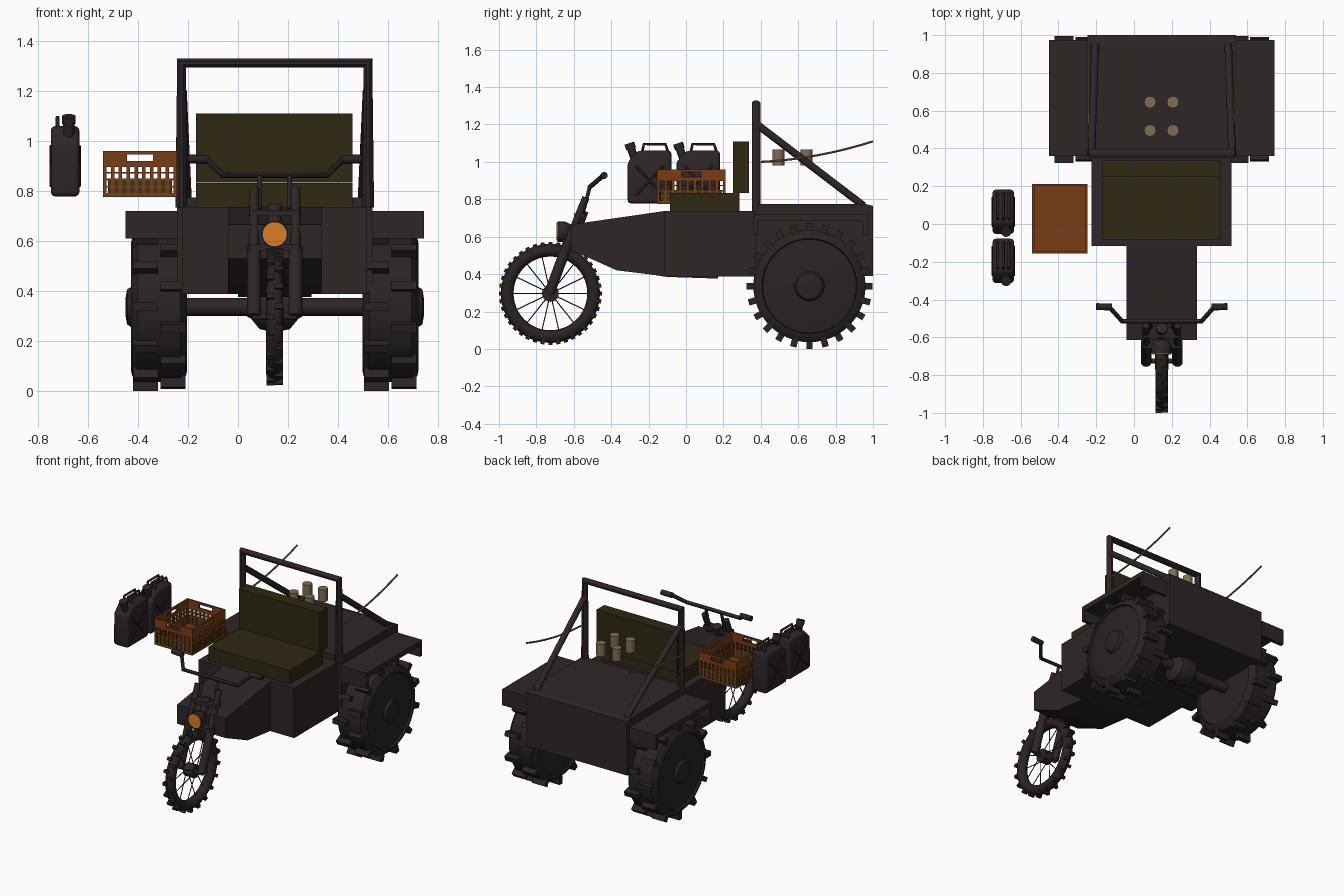
import bpy, bmesh, math
from mathutils import Vector, Matrix

if "Cube" in bpy.data.objects:
    bpy.data.objects.remove(bpy.data.objects["Cube"])

CX = 0.147  # vehicle centreline

def mat(name, c):
    m = bpy.data.materials.new(name)
    m.diffuse_color = (*c, 1)
    m.use_nodes = True
    m.node_tree.nodes["Principled BSDF"].inputs["Base Color"].default_value = m.diffuse_color
    return m

BODY = mat("dark_brown_metal", (0.027, 0.019, 0.020))
TYRE = mat("dark_rubber", (0.023, 0.017, 0.017))
SEAT = mat("olive_canvas", (0.029, 0.021, 0.007))
ORANGE = mat("rust_orange_plastic", (0.19, 0.047, 0.008))
GREEN = mat("dark_green", (0.035, 0.04, 0.010))
LENS = mat("amber_lens", (0.70, 0.21, 0.02))
TAN = mat("tan", (0.22, 0.155, 0.09))

def make(name, bm, m, smooth=True):
    bmesh.ops.recalc_face_normals(bm, faces=bm.faces)
    me = bpy.data.meshes.new(name)
    bm.to_mesh(me)
    bm.free()
    o = bpy.data.objects.new(name, me)
    bpy.context.collection.objects.link(o)
    me.materials.append(m)
    if smooth:
        bpy.ops.object.select_all(action='DESELECT')
        o.select_set(True)
        bpy.context.view_layer.objects.active = o
        bpy.ops.object.shade_smooth_by_angle(angle=math.radians(35))
    return o

def add_box(bm, x, y, z, mtx=None):
    c = Vector(((x[0]+x[1])/2, (y[0]+y[1])/2, (z[0]+z[1])/2))
    s = Matrix.Diagonal((x[1]-x[0], y[1]-y[0], z[1]-z[0], 1))
    bmesh.ops.create_cube(bm, size=1, matrix=(mtx or Matrix()) @ Matrix.Translation(c) @ s)

def boxes(name, lst, m):
    bm = bmesh.new()
    for b in lst:
        add_box(bm, *b)
    return make(name, bm, m, False)

def add_cyl(bm, a, b, r, n=16, r2=None):
    a, b = Vector(a), Vector(b)
    q = (b-a).to_track_quat('Z', 'Y').to_matrix().to_4x4()
    bmesh.ops.create_cone(bm, cap_ends=True, segments=n, radius1=r, radius2=r if r2 is None else r2,
                          depth=(b-a).length, matrix=Matrix.Translation((a+b)/2) @ q)

def cyls(name, lst, m):
    bm = bmesh.new()
    for c in lst:
        add_cyl(bm, *c)
    return make(name, bm, m)

def tube(name, pts, r, m):
    cu = bpy.data.curves.new(name + "_path", 'CURVE')
    cu.dimensions = '3D'
    cu.bevel_depth, cu.bevel_resolution, cu.use_fill_caps = r, 3, True
    s = cu.splines.new('POLY')
    s.points.add(len(pts)-1)
    for p, q in zip(s.points, pts):
        p.co = (*q, 1)
    t = bpy.data.objects.new(name + "_path", cu)
    bpy.context.collection.objects.link(t)
    bpy.context.view_layer.update()
    me = bpy.data.meshes.new_from_object(t.evaluated_get(bpy.context.evaluated_depsgraph_get()))
    bpy.data.objects.remove(t)
    bm = bmesh.new()
    bm.from_mesh(me)
    for f in bm.faces:
        f.material_index = 0
    me.materials.clear()
    return make(name, bm, m)

def prism(name, prof, x0, x1, m, bevel=0):
    # extrude a (y, z) profile along x
    bm = bmesh.new()
    f = bm.faces.new([bm.verts.new((x0, y, z)) for y, z in prof])
    g = bmesh.ops.extrude_face_region(bm, geom=[f])['geom']
    bmesh.ops.translate(bm, vec=(x1-x0, 0, 0), verts=[v for v in g if isinstance(v, bmesh.types.BMVert)])
    if bevel:
        bmesh.ops.bevel(bm, geom=bm.edges[:], offset=bevel, segments=3, affect='EDGES', profile=0.5)
    return make(name, bm, m, bevel > 0)

def lathe_x(name, prof, c, m, n=48):
    # spin an (x, radius) profile about the x axis through c
    bm = bmesh.new()
    vs = [bm.verts.new((x, 0, r)) for x, r in prof]
    es = [bm.edges.new(p) for p in zip(vs, vs[1:])]
    bmesh.ops.spin(bm, geom=vs+es, cent=(0, 0, 0), axis=(1, 0, 0), angle=2*math.pi, steps=n)
    bmesh.ops.remove_doubles(bm, verts=bm.verts, dist=1e-4)
    bmesh.ops.translate(bm, verts=bm.verts, vec=c)
    return make(name, bm, m)

def lugs(name, c, n, half, wid, r0, r1, m, inner=0.005):
    # two staggered rows of tread blocks
    bm = bmesh.new()
    for i in range(2*n):
        x = (-half, -inner) if i % 2 == 0 else (inner, half)
        R = Matrix.Translation(c) @ Matrix.Rotation(math.pi*i/n, 4, 'X')
        add_box(bm, x, (-wid/2, wid/2), (-r1, -r0), R)
    return make(name, bm, m, False)

# rear wheels with dished discs, domed hubs and paddle lugs
for s, nm in ((-1, "left"), (1, "right")):
    c = (CX + s*0.463, 0.66, 0.336)
    prof = [(0, 0.30), (0.085, 0.30), (0.108, 0.275), (0.112, 0.255), (0.10, 0.25), (0.108, 0.20),
            (0.112, 0.08), (0.128, 0.07), (0.134, 0.035), (0.135, 0)]
    inn = [(-0.10, 0), (-0.10, 0.25), (-0.112, 0.255), (-0.108, 0.275), (-0.085, 0.30)]
    if s < 0:
        inn, prof = [(-x, r) for x, r in inn], [(-x, r) for x, r in prof]
    lathe_x(nm + "_rear_wheel", inn + prof, c, TYRE)
    lugs(nm + "_rear_tread", c, 12, 0.105, 0.034, 0.285, 0.336, TYRE)
    # fender: plate with end lips
    x = sorted((CX + s*0.39, CX + s*0.597))
    boxes(nm + "_fender", [(x, (0.36, 0.975), (0.685, 0.72)), (x, (0.36, 0.385), (0.61, 0.69)),
                           (x, (0.95, 0.975), (0.61, 0.69))], BODY)
    # roll bar brace and whip
    cyls(nm + "_brace", [((CX + s*0.372, 0.38, 1.20), (CX + s*0.352, 0.95, 0.765), 0.02)], BODY)
    tube(nm + "_whip", [(CX + s*0.388, 0.4+0.06*i, 1.0 + 0.03*(i/10) + 0.08*(i/10)**2) for i in range(11)],
         0.006, TAN)

# rear axle and differential
cyls("rear_axle", [((CX-0.4, 0.66, 0.336), (CX+0.4, 0.66, 0.336), 0.036)], BODY)
lathe_x("differential", [(-0.105, 0), (-0.10, 0.04), (-0.06, 0.088), (0, 0.1), (0.06, 0.088), (0.10, 0.04),
                         (0.105, 0)], (CX, 0.65, 0.335), BODY, 24)

# body shells
prism("rear_bed", [(0.37, 0.39), (1.0, 0.39), (1.0, 0.765), (0.96, 0.775), (0.37, 0.775)], -0.245, 0.539, BODY)
boxes("mid_body", [((-0.225, 0.517), (-0.117, 0.38), (0.388, 0.737))], BODY)
prism("nose", [(-0.615, 0.53), (-0.615, 0.665), (-0.117, 0.737), (-0.117, 0.39), (-0.37, 0.42)], -0.04, 0.334, BODY)
prism("belly_pan", [(-0.37, 0.425), (-0.1, 0.385), (0.17, 0.376), (0.17, 0.40), (-0.1, 0.42)], 0.0, 0.294, BODY)

# seat
boxes("seat_cushion", [((-0.168, 0.458), (-0.085, 0.285), (0.735, 0.833))], SEAT)
boxes("seat_back", [((-0.168, 0.458), (0.25, 0.337), (0.835, 1.11))], SEAT)

# roll bar
tube("roll_bar", [(CX-0.373, 0.375, 0.735), (CX-0.373, 0.375, 1.312), (CX+0.373, 0.375, 1.312),
                  (CX+0.373, 0.375, 0.735)], 0.0245, BODY)

# tin cans behind the seat
cyls("tin_cans", [((x, y, 0.98), (x, y, 1.065), 0.032, 12) for x in (0.085, 0.206) for y in (0.495, 0.645)], TAN)

# front wheel
FW = Vector((CX, -0.725, 0.297))
lathe_x("front_tyre", [(0.034*math.cos(a*math.pi/8), 0.231 + 0.034*math.sin(a*math.pi/8)) for a in range(17)], FW, TYRE)
lugs("front_tread", FW, 20, 0.033, 0.022, 0.245, 0.275, TYRE, 0.0)
spokes = []
for i in range(14):
    d = Vector((0, math.cos(math.tau*i/14), math.sin(math.tau*i/14)))
    spokes.append((FW + d*0.03 + Vector((0.03*(-1)**i, 0, 0)), FW + d*0.205, 0.003, 6))
cyls("front_spokes", spokes, BODY)
cyls("front_hub", [(FW - Vector((0.035, 0, 0)), FW + Vector((0.035, 0, 0)), 0.045, 20),
                   (FW - Vector((0.09, 0, 0)), FW + Vector((0.09, 0, 0)), 0.014)], BODY)

# fork, clamps and steering neck
fork = []
for x in (CX-0.083, CX+0.083):
    fork += [((x, -0.535, 0.81), (x, -0.64, 0.55), 0.02), ((x, -0.628, 0.575), (x, -0.73, 0.30), 0.028)]
cyls("fork", fork + [((CX, -0.55, 0.74), (CX, -0.62, 0.56), 0.03)], BODY)
boxes("fork_clamps", [((CX-0.10, CX+0.10), (-0.60, -0.54), (0.70, 0.725)),
                      ((CX-0.10, CX+0.10), (-0.66, -0.60), (0.56, 0.585))], BODY)

# headlight
cyls("headlight_shell", [((CX, -0.60, 0.627), (CX, -0.645, 0.627), 0.03, 24, 0.054),
                         ((CX, -0.645, 0.627), (CX, -0.686, 0.627), 0.054, 24)], BODY)
cyls("headlight_lens", [((CX, -0.685, 0.627), (CX, -0.692, 0.627), 0.048, 24)], LENS)

# handlebar and grips
half = [(0.21, -0.515, 0.865), (0.272, -0.445, 0.925), (0.345, -0.437, 0.928)]
bar = [(CX-x, y, z) for x, y, z in reversed(half)] + [(CX+x, y, z) for x, y, z in half]
tube("handlebar", bar, 0.013, BODY)
cyls("grips", [((CX+s*0.265, -0.44, 0.926), (CX+s*0.347, -0.437, 0.928), 0.018) for s in (-1, 1)], TYRE)
cyls("handlebar_risers", [((CX+s*0.06, -0.55, 0.73), (CX+s*0.06, -0.515, 0.865), 0.01) for s in (-1, 1)], BODY)

# jerry cans
for y0, nm in ((-0.195, "front"), (0.065, "rear")):
    xm = -0.692
    prism(nm + "_jerry_can", [(y0-0.117, 0.778), (y0+0.117, 0.778), (y0+0.117, 1.06), (y0-0.06, 1.06),
                              (y0-0.117, 1.0)], xm-0.057, xm+0.057, BODY, 0.018)
    # pressed cross ribs on both sides
    bm = bmesh.new()
    for x in (xm-0.055, xm+0.055):
        for s in (-1, 1):
            add_cyl(bm, (x, y0-0.075*s, 0.82), (x, y0+0.075*s, 0.98), 0.008, 8)
    make(nm + "_can_ribs", bm, BODY)
    for k in (-0.03, 0, 0.03):
        tube(f"{nm}_can_handle", [(xm+k, y0-0.04, 1.05), (xm+k, y0-0.03, 1.095), (xm+k, y0+0.085, 1.095),
                                  (xm+k, y0+0.10, 1.05)], 0.008, BODY)
    cyls(nm + "_can_spout", [((xm+0.015, y0-0.08, 1.02), (xm+0.015, y0-0.102, 1.08), 0.022),
                             ((xm+0.015, y0-0.098, 1.07), (xm+0.015, y0-0.108, 1.10), 0.027)], BODY)

# crate: floor, rims with hand holes, lattice walls, green panels
X0, X1, Y0, Y1, T = -0.54, -0.245, -0.155, 0.212, 0.012
parts = [((X0+T, X1-T), (Y0+T, Y1-T), (0.776, 0.79))]
green = []
def wall(u0, u1, place):
    um = (u0+u1)/2
    for a, b, z0, z1 in ((u0, u1, 0.776, 0.792), (u0, u1, 0.842, 0.85), (u0, u1, 0.897, 0.92),
                         (u0, u1, 0.946, 0.96), (u0, um-0.052, 0.92, 0.946), (um+0.052, u1, 0.92, 0.946)):
        parts.append(place(a, b, 0, T, z0, z1))
    n = 9
    for i in range(n+1):
        u = u0 + (u1-u0-0.014)*i/n
        parts.append(place(u, u+0.014, 0, T, 0.79, 0.90))
    for z in (0.815, 0.87):
        parts.append(place(u0, u1, 0.002, T-0.002, z, z+0.006))
    green.append(place(u0+0.02, u1-0.02, 0.006, 0.010, 0.79, 0.85))
for x, d in ((X0, 1), (X1, -1)):
    wall(Y0, Y1, lambda a, b, p, q, z0, z1: (sorted((x+d*p, x+d*q)), (a, b), (z0, z1)))
for y, d in ((Y0, 1), (Y1, -1)):
    wall(X0, X1, lambda a, b, p, q, z0, z1: ((a, b), sorted((y+d*p, y+d*q)), (z0, z1)))
boxes("crate", parts, ORANGE)
boxes("crate_green_panels", green, GREEN)
